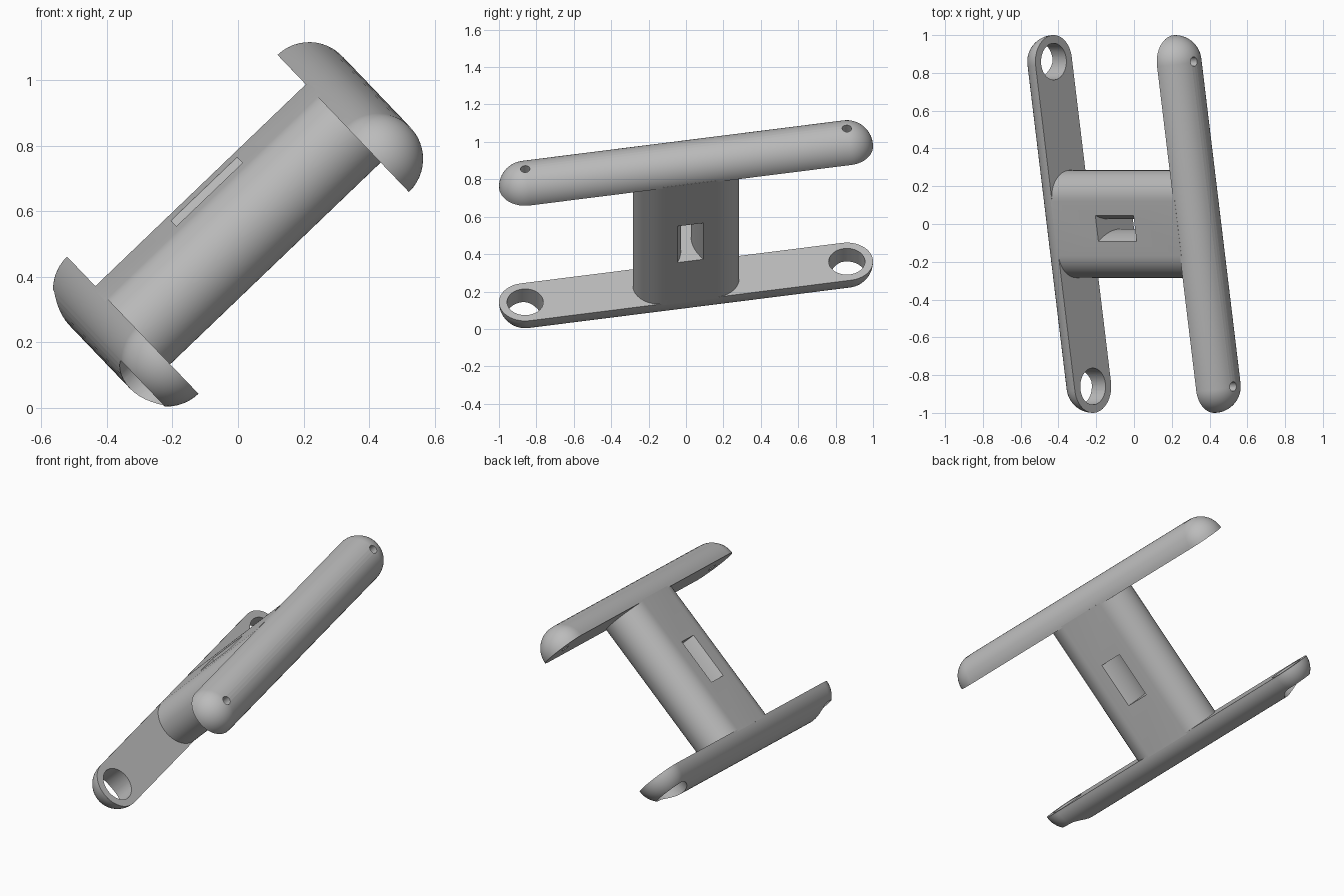
import bpy, bmesh, math
from mathutils import Matrix, Vector

if "Cube" in bpy.data.objects:
    bpy.data.objects.remove(bpy.data.objects["Cube"], do_unlink=True)

R = 0.14          # radius of bars and post edges
REACH = 0.873     # bar centre to end-cap centre
INNER = 0.445     # inner bar face, measured along the post

# Tilted frame: bar length, post thickness, post axis
axis = Vector((0.722, 0, 0.692)).normalized()
length = Vector((-0.118, 0.985, 0.125))
length = (length - axis * length.dot(axis)).normalized()
width = axis.cross(length)
FRAME = Matrix.Translation((0, 0, 0.56)) @ Matrix((length, width, axis)).transposed().to_4x4()

grey = bpy.data.materials.new("plain_grey")
grey.use_nodes = True
grey.diffuse_color = (0.5, 0.5, 0.5, 1)
grey.node_tree.nodes["Principled BSDF"].inputs["Base Color"].default_value = (0.5, 0.5, 0.5, 1)


def finish(name, bm):
    bmesh.ops.recalc_face_normals(bm, faces=bm.faces)
    mesh = bpy.data.meshes.new(name)
    bm.to_mesh(mesh)
    bm.free()
    mesh.materials.append(grey)
    ob = bpy.data.objects.new(name, mesh)
    bpy.context.collection.objects.link(ob)
    return ob


def hull(name, points):
    bm = bmesh.new()
    for p in points:
        bm.verts.new(p)
    bmesh.ops.convex_hull(bm, input=bm.verts)
    bmesh.ops.dissolve_limit(bm, angle_limit=0.002, verts=bm.verts, edges=bm.edges)
    return finish(name, bm)


def prism(name, outline, low, high):
    bm = bmesh.new()
    face = bm.faces.new([bm.verts.new((x, y, low)) for x, y in outline])
    side = bmesh.ops.extrude_face_region(bm, geom=[face])["geom"]
    top = [v for v in side if isinstance(v, bmesh.types.BMVert)]
    bmesh.ops.translate(bm, verts=top, vec=(0, 0, high - low))
    return finish(name, bm)


def circle(cx, r, n=48):
    turn = 2 * math.pi / n
    return [(cx + r * math.cos(i * turn), r * math.sin(i * turn)) for i in range(n)]


def activate(ob):
    bpy.ops.object.select_all(action="DESELECT")
    ob.select_set(True)
    bpy.context.view_layer.objects.active = ob


def cut(ob, cutter):
    activate(ob)
    mod = ob.modifiers.new("cut", "BOOLEAN")
    mod.operation = "DIFFERENCE"
    mod.solver = "EXACT"
    mod.object = cutter
    bpy.ops.object.modifier_apply(modifier=mod.name)
    bpy.data.objects.remove(cutter, do_unlink=True)


def place(ob):
    ob.matrix_world = FRAME
    activate(ob)
    bpy.ops.object.shade_smooth_by_angle(angle=math.radians(30))


# Half-round bars with a hole at each end
def bar(name, side, hole):
    points = []
    rings = 12
    for i in range(rings + 1):
        lift = math.pi / 2 * i / rings
        z = side * (INNER + R * math.sin(lift))
        for end in (-REACH, REACH):
            if i == rings:
                points.append((end, 0, z))
            else:
                points += [(x, y, z) for x, y in circle(end, R * math.cos(lift))]
    ob = hull(name, points)
    for end in (-REACH, REACH):
        cut(ob, prism("hole_cutter", circle(end, hole), -1, 1))
    place(ob)


bar("upper_bar", 1, 0.025)
bar("lower_bar", -1, 0.097)

# Post with rounded edges
post_end = INNER + 0.01
post = hull("post", [(x, y, z) for z in (-post_end, post_end)
                     for c in (-0.147, 0.147) for x, y in circle(c, R)])

# Waisted slot through the post
steps = [-0.16 + 0.32 * i / 20 for i in range(21)]
wall = [(0.03 + 0.04 * (w / R) ** 2, w) for w in steps]
outline = wall + [(-x, w) for x, w in reversed(wall)]
cut(post, prism("slot_cutter", outline, -R, R))
place(post)
